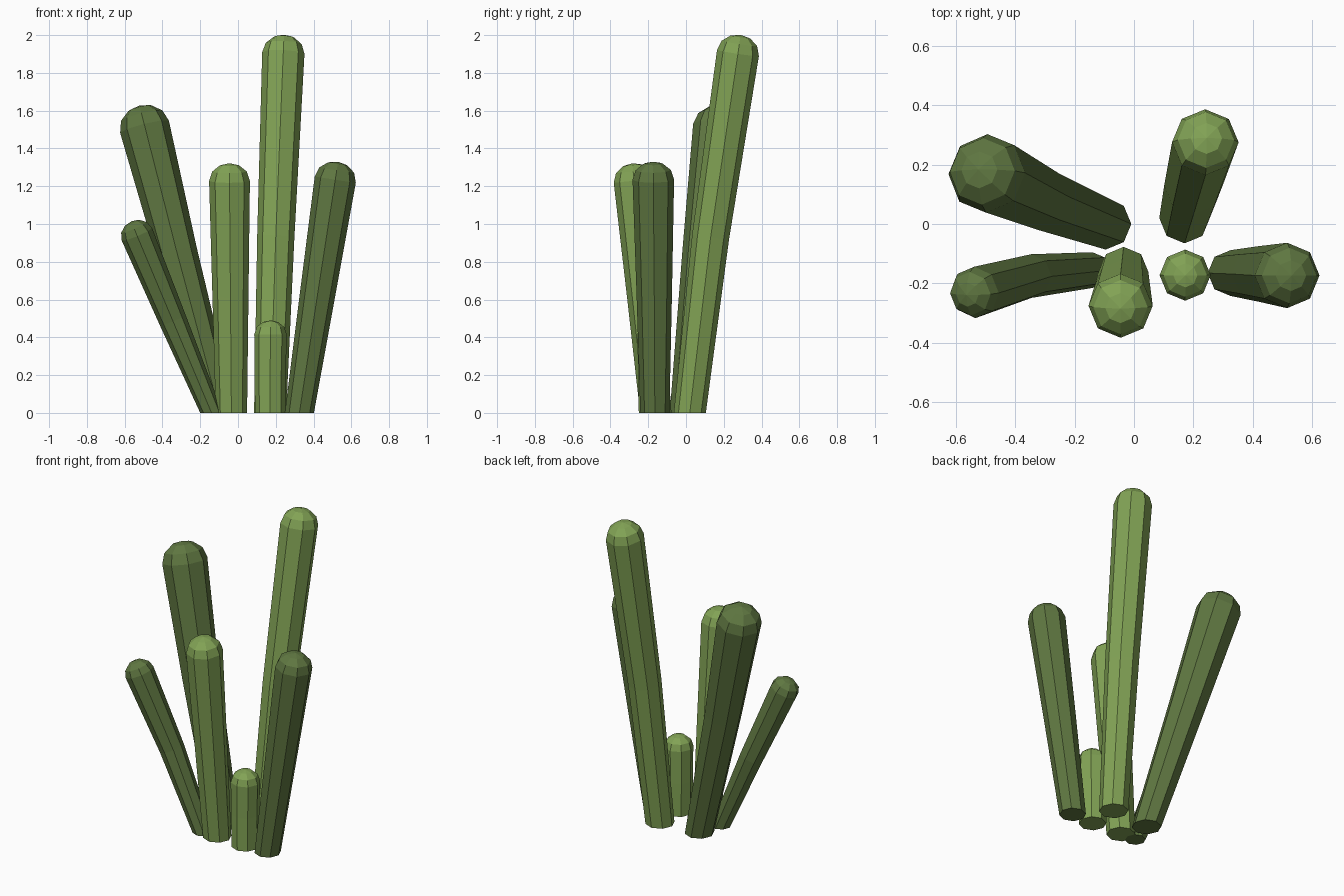
import bpy, bmesh, math
from mathutils import Vector

if "Cube" in bpy.data.objects:
    bpy.data.objects.remove(bpy.data.objects["Cube"])


def material(name, color):
    m = bpy.data.materials.new(name)
    m.diffuse_color = (*color, 1)
    m.use_nodes = True
    m.node_tree.nodes["Principled BSDF"].inputs["Base Color"].default_value = m.diffuse_color
    return m


light = material("light green", (0.223, 0.366, 0.091))
dark = material("dark green", (0.115, 0.185, 0.053))
SIDES = 8
UP = Vector((0, 0, 1))


def stem(name, base, middle, top, r_base, r_top, mat):
    """Octagonal stem along a three-point path, closed by a faceted dome."""
    base, middle, top = Vector(base), Vector(middle), Vector(top)
    lean = (top - middle).normalized()
    # (centre, radius, axis) of every ring; the foot is cut level
    rings = [(base, r_base, UP),
             (middle, (r_base + r_top) / 2, (top - base).normalized()),
             (top, r_top, lean)]
    height = 0.87 * r_top
    for a in (math.radians(32), math.radians(62)):
        rings.append((top + lean * height * math.sin(a), r_top * math.cos(a), lean))

    bm = bmesh.new()
    loops = []
    for centre, r, axis in rings:
        q = UP.rotation_difference(axis)
        loops.append([bm.verts.new(centre + q @ Vector((
            r * math.cos(i * math.tau / SIDES), r * math.sin(i * math.tau / SIDES), 0)))
            for i in range(SIDES)])
    apex = bm.verts.new(top + lean * height)
    bm.faces.new(loops[0][::-1])
    for i in range(SIDES):
        j = (i + 1) % SIDES
        for lo, hi in zip(loops, loops[1:]):
            bm.faces.new((lo[i], lo[j], hi[j], hi[i]))
        bm.faces.new((loops[-1][i], loops[-1][j], apex))
    mesh = bpy.data.meshes.new(name)
    bm.to_mesh(mesh)
    bm.free()
    mesh.materials.append(mat)
    bpy.context.collection.objects.link(bpy.data.objects.new(name, mesh))


# Six stems growing outward from a common patch
stem("tall_back_stem", (0.17, 0.02, 0), (0.20, 0.13, 0.93), (0.24, 0.275, 1.905), 0.085, 0.112, light)
stem("thick_left_stem", (-0.095, 0, 0), (-0.325, 0.09, 0.85), (-0.495, 0.17, 1.515), 0.086, 0.133, dark)
stem("thin_left_stem", (-0.14, -0.155, 0), (-0.345, -0.175, 0.49), (-0.535, -0.23, 0.945), 0.06, 0.087, dark)
stem("front_stem", (-0.035, -0.16, 0), (-0.04, -0.217, 0.62), (-0.045, -0.275, 1.228), 0.083, 0.108, light)
stem("right_stem", (0.325, -0.165, 0), (0.42, -0.168, 0.62), (0.515, -0.173, 1.235), 0.077, 0.11, dark)
stem("short_stem", (0.17, -0.17, 0), (0.17, -0.17, 0.21), (0.172, -0.172, 0.415), 0.08, 0.086, light)
